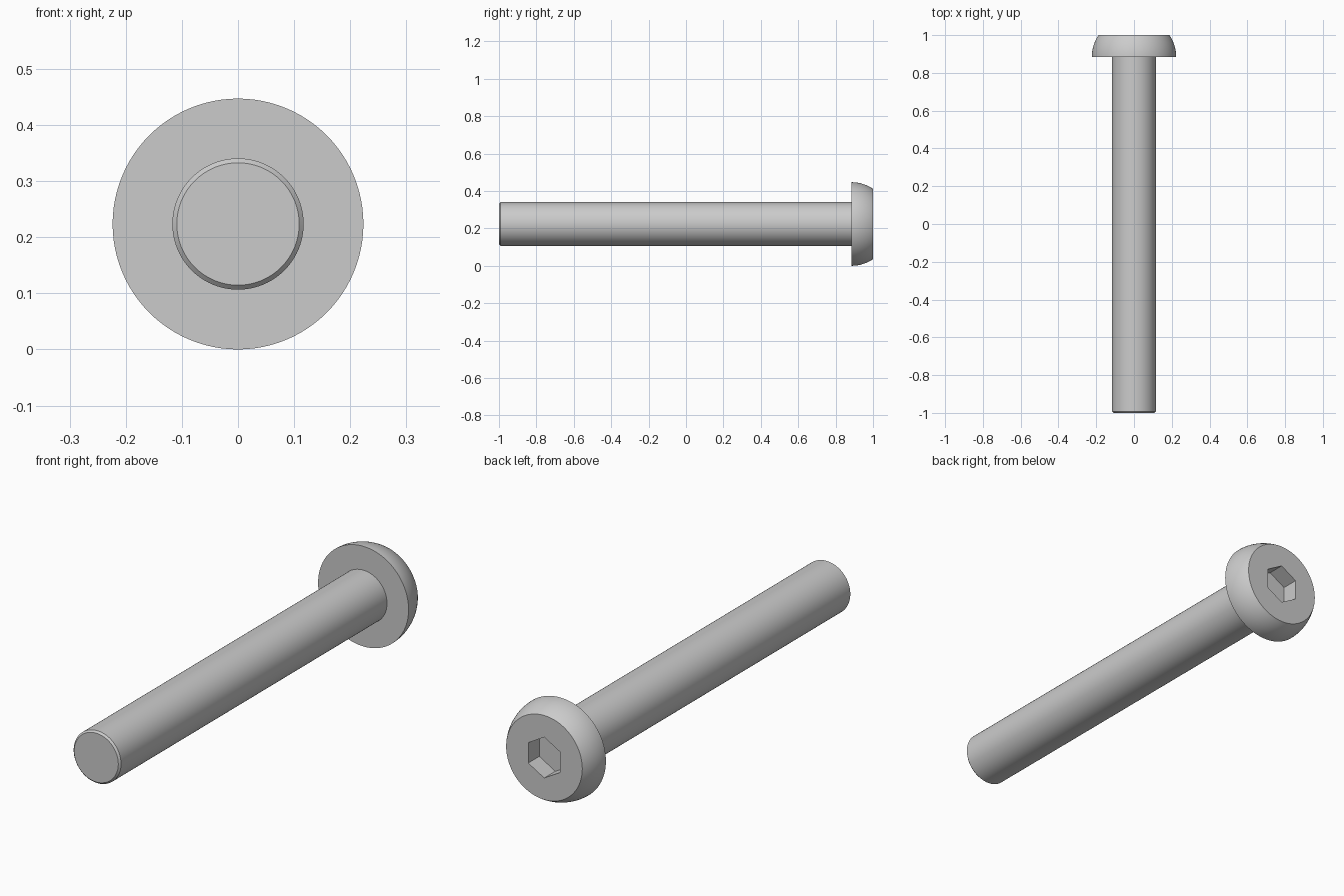
import bpy, bmesh, math
from mathutils import Vector

cube = bpy.data.objects.get("Cube")
if cube:
    bpy.data.objects.remove(cube, do_unlink=True)

HEAD_R = 0.2235      # also the height of the axis above the ground
SHANK_R = 0.117
HEAD_Y = 0.884       # underside of the head
TOP_R = 0.188        # flat end of the head

steel = bpy.data.materials.new("light grey steel")
steel.use_nodes = True
grey = (0.6, 0.6, 0.6, 1)
steel.diffuse_color = grey
steel.node_tree.nodes["Principled BSDF"].inputs["Base Color"].default_value = grey


def lathe(name, profile, sides):
    """Turn (y, radius) points around the lengthwise axis and cap both ends."""
    bm = bmesh.new()
    rings = []
    for y, r in profile:
        angles = [math.tau * i / sides for i in range(sides)]
        rings.append([bm.verts.new((r * math.sin(a), y, r * math.cos(a))) for a in angles])
    for a, b in zip(rings, rings[1:]):
        for i in range(sides):
            j = (i + 1) % sides
            bm.faces.new((a[i], a[j], b[j], b[i]))
    bm.faces.new(rings[0])
    bm.faces.new(rings[-1])
    bmesh.ops.recalc_face_normals(bm, faces=bm.faces)
    mesh = bpy.data.meshes.new(name)
    bm.to_mesh(mesh)
    bm.free()
    mesh.materials.append(steel)
    obj = bpy.data.objects.new(name, mesh)
    obj.location = Vector((0, 0, HEAD_R))
    bpy.context.collection.objects.link(obj)
    return obj


def activate(obj):
    bpy.ops.object.select_all(action="DESELECT")
    obj.select_set(True)
    bpy.context.view_layer.objects.active = obj


# Shank with a small chamfer at the tip
shank = lathe("shank", [(-1, 0.109), (-0.992, SHANK_R), (HEAD_Y + 0.01, SHANK_R)], 96)

# Domed head: an arc that leaves the underside parallel to the axis
depth = 1 - HEAD_Y
drop = HEAD_R - TOP_R
arc_r = (depth ** 2 + drop ** 2) / (2 * drop)
sweep = math.asin(depth / arc_r)
steps = 10
dome = []
for i in range(steps + 1):
    t = sweep * i / steps
    dome.append((HEAD_Y + arc_r * math.sin(t), HEAD_R - arc_r * (1 - math.cos(t))))
head = lathe("head", dome, 96)

# Hexagonal socket cut into the head
cutter = lathe("socket_cutter", [(0.922, 0.091), (1.05, 0.091)], 6)
cutter.hide_render = True
cut = head.modifiers.new("socket", "BOOLEAN")
cut.operation = "DIFFERENCE"
cut.solver = "EXACT"
cut.object = cutter
activate(head)
bpy.ops.object.modifier_apply(modifier=cut.name)
bpy.data.objects.remove(cutter, do_unlink=True)

for part in (shank, head):
    activate(part)
    bpy.ops.object.shade_smooth_by_angle(angle=math.radians(30))
